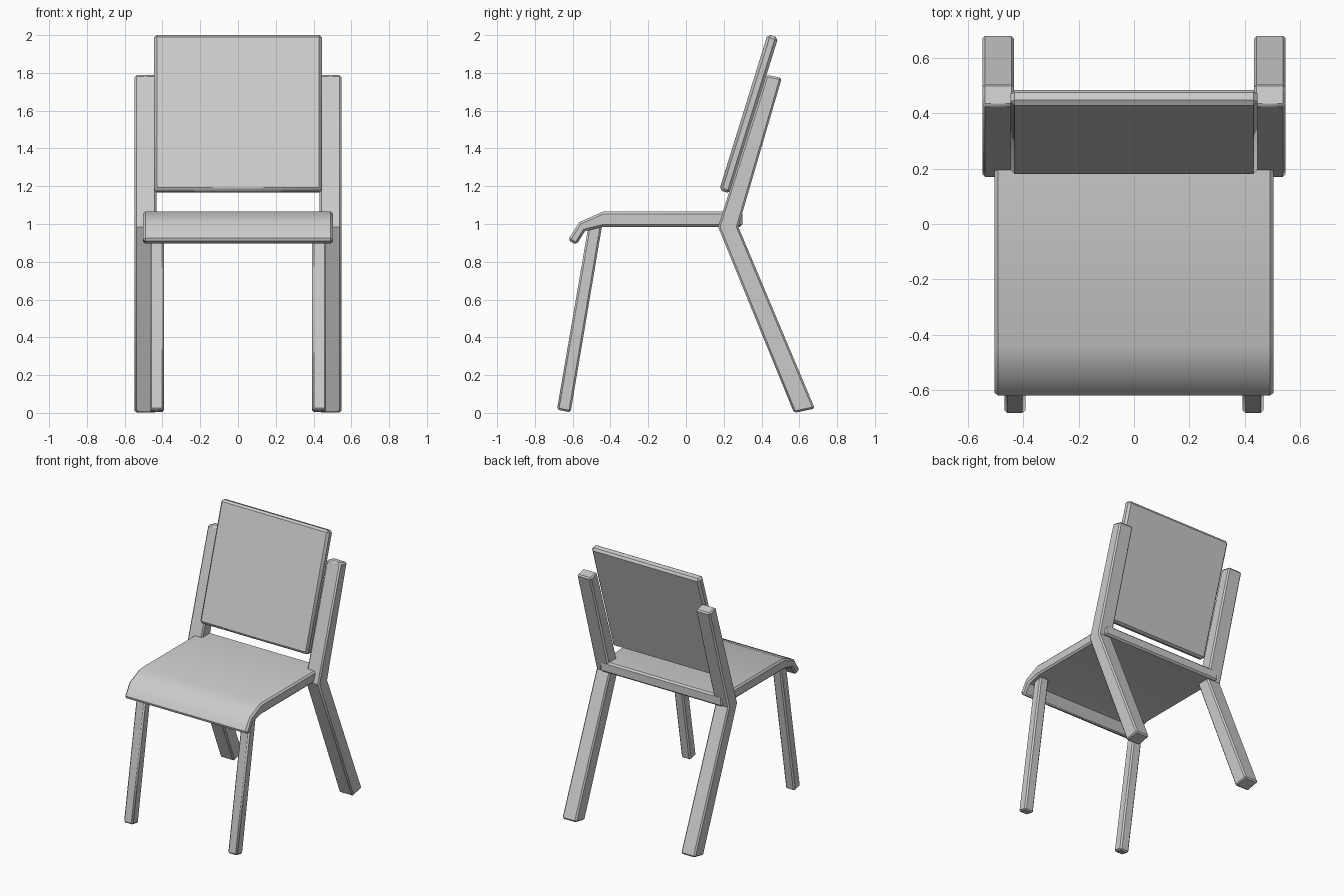
import bpy
import bmesh
import math

if "Cube" in bpy.data.objects:
    bpy.data.objects.remove(bpy.data.objects["Cube"])


def extrude_profile(name, profile, x0, x1, bevel=0.01):
    """Extrude a (y, z) side profile from x0 to x1 and chamfer its outer edges."""
    bm = bmesh.new()
    face = bm.faces.new([bm.verts.new((x0, y, z)) for y, z in profile])
    ext = bmesh.ops.extrude_face_region(bm, geom=[face])
    moved = [v for v in ext["geom"] if isinstance(v, bmesh.types.BMVert)]
    bmesh.ops.translate(bm, verts=moved, vec=(x1 - x0, 0, 0))
    bmesh.ops.recalc_face_normals(bm, faces=bm.faces)
    edges = [e for e in bm.edges if e.calc_face_angle(0) > math.radians(50)]
    bmesh.ops.bevel(bm, geom=edges, offset=bevel, segments=1,
                    profile=0.5, affect='EDGES')
    mesh = bpy.data.meshes.new(name)
    bm.to_mesh(mesh)
    bm.free()
    obj = bpy.data.objects.new(name, mesh)
    bpy.context.collection.objects.link(obj)
    bpy.ops.object.select_all(action='DESELECT')
    obj.select_set(True)
    bpy.context.view_layer.objects.active = obj
    bpy.ops.object.shade_smooth_by_angle(angle=math.radians(35))
    return obj


# Seat with a rolled-down front lip
seat = [(0.298, 1.065), (-0.44, 1.065), (-0.565, 1.01), (-0.625, 0.915),
        (-0.58, 0.89), (-0.535, 0.962), (-0.44, 0.985), (0.298, 0.985)]
extrude_profile("seat", seat, -0.503, 0.503, 0.012)

# Leaning backrest panel
backrest = [(0.432, 2.005), (0.176, 1.18), (0.231, 1.161), (0.488, 1.987)]
extrude_profile("backrest", backrest, -0.445, 0.445, 0.015)

# Bent rear legs that carry the backrest, and slim front legs
rear_leg = [(0.425, 1.79), (0.17, 0.985), (0.572, 0.0),
            (0.682, 0.023), (0.277, 0.985), (0.507, 1.773)]
front_leg = [(-0.515, 1.0), (-0.683, 0.017), (-0.611, 0.003), (-0.443, 1.0)]
for side, s in (("right", 1), ("left", -1)):
    extrude_profile("rear_leg_" + side, rear_leg, s * 0.432, s * 0.547)
    extrude_profile("front_leg_" + side, front_leg, s * 0.392, s * 0.467)
